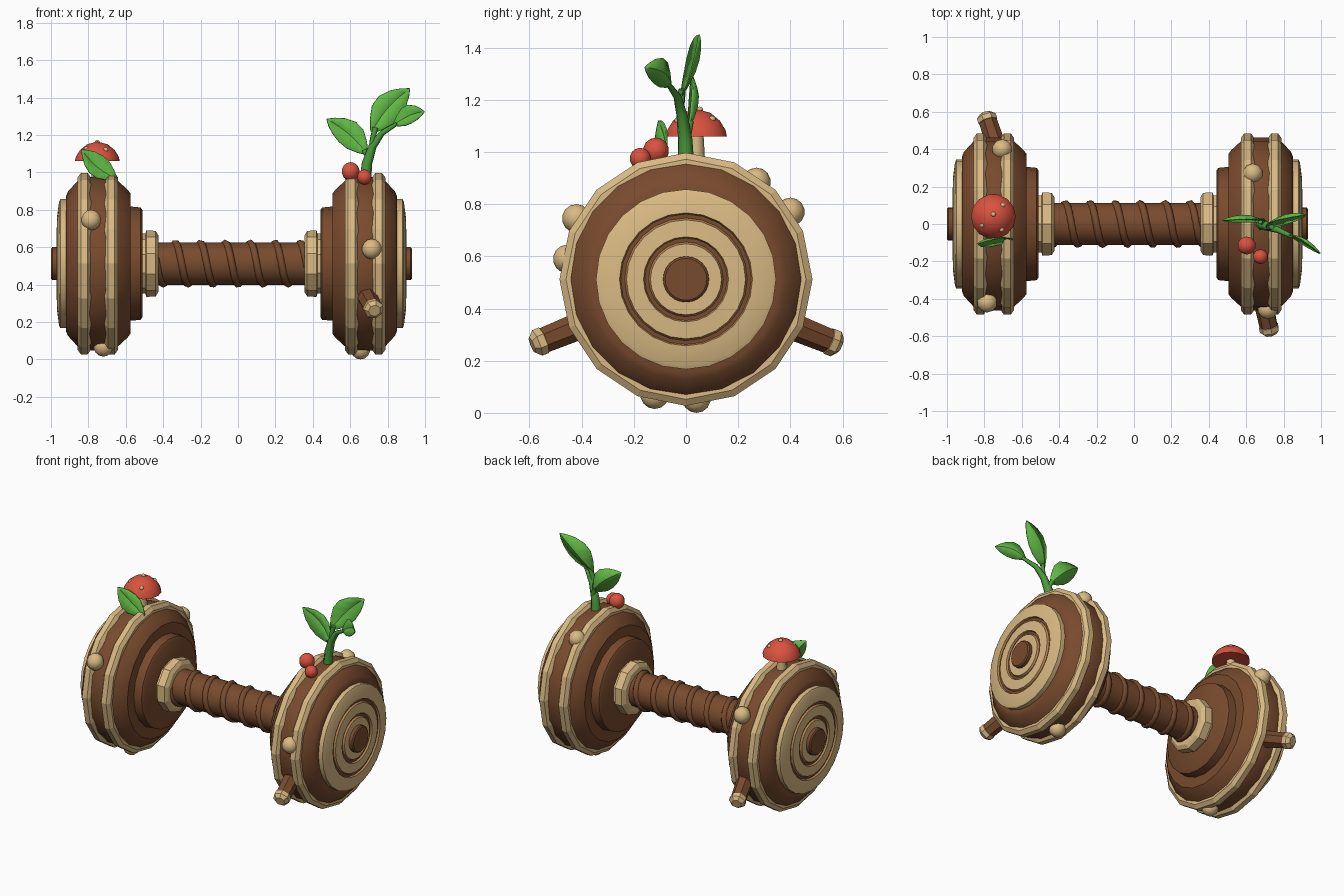
import bpy, bmesh, math
from mathutils import Vector

cube = bpy.data.objects.get("Cube")
if cube:
    bpy.data.objects.remove(cube)

CX, CZ = -0.035, 0.512          # middle of the bar


def material(name, rgb):
    m = bpy.data.materials.new(name)
    m.use_nodes = True
    m.diffuse_color = (*rgb, 1)
    m.node_tree.nodes["Principled BSDF"].inputs["Base Color"].default_value = (*rgb, 1)
    return m


BARK = material("bark_brown", (0.19, 0.07, 0.027))
WOOD = material("pale_wood", (0.70, 0.49, 0.23))
RING = material("ring_tan", (0.46, 0.23, 0.085))
RED = material("cap_red", (0.70, 0.085, 0.05))
LEAF = material("leaf_green", (0.12, 0.49, 0.06))
STEM = material("stem_green", (0.07, 0.33, 0.045))


def finish(name, bm, mats, angle=None):
    bmesh.ops.recalc_face_normals(bm, faces=bm.faces)
    me = bpy.data.meshes.new(name)
    bm.to_mesh(me)
    bm.free()
    for m in mats:
        me.materials.append(m)
    ob = bpy.data.objects.new(name, me)
    bpy.context.collection.objects.link(ob)
    if angle:
        bpy.ops.object.select_all(action='DESELECT')
        ob.select_set(True)
        bpy.context.view_layer.objects.active = ob
        bpy.ops.object.shade_smooth_by_angle(angle=math.radians(angle))
    return ob


def lathe(name, profile, mats, origin, axis, sides=16, slots=None, angle=None):
    """Turn (distance along axis, radius) points around an axis; slots colour each band."""
    bm = bmesh.new()
    axis = Vector(axis).normalized()
    u = axis.cross(Vector((0, 1, 0))).normalized()
    v = axis.cross(u)
    rings = []
    for d, r in profile:
        c = Vector(origin) + axis * d
        if r == 0:
            rings.append([bm.verts.new(c)] * sides)
            continue
        turn = [2 * math.pi * i / sides for i in range(sides)]
        rings.append([bm.verts.new(c + r * (u * math.cos(a) + v * math.sin(a))) for a in turn])
    for k, (a, b) in enumerate(zip(rings, rings[1:])):
        for i in range(sides):
            j = (i + 1) % sides
            f = bm.faces.new(list(dict.fromkeys((a[i], a[j], b[j], b[i]))))
            f.material_index = slots[k] if slots else 0
    return finish(name, bm, mats, angle)


def ball(name, centre, r, mat):
    bm = bmesh.new()
    bmesh.ops.create_uvsphere(bm, u_segments=10, v_segments=7, radius=r)
    bmesh.ops.translate(bm, verts=bm.verts, vec=centre)
    return finish(name, bm, [mat], 40)


def tube(name, points, r, mat, radii=None):
    cu = bpy.data.curves.new(name, 'CURVE')
    cu.dimensions = '3D'
    cu.bevel_depth = r
    cu.bevel_resolution = 1
    cu.use_fill_caps = True
    sp = cu.splines.new('POLY')
    sp.points.add(len(points) - 1)
    for i, p in enumerate(points):
        sp.points[i].co = (*p, 1)
        sp.points[i].radius = radii[i] if radii else 1
    cu.materials.append(mat)
    ob = bpy.data.objects.new(name, cu)
    bpy.context.collection.objects.link(ob)
    bpy.ops.object.select_all(action='DESELECT')
    ob.select_set(True)
    bpy.context.view_layer.objects.active = ob
    bpy.ops.object.convert(target='MESH')


def leaf(name, base, tip, width, facing=(0, -1, 0.15), bow=0.02):
    """Pointed blade, creased along its middle and bowed upward."""
    base, tip = Vector(base), Vector(tip)
    along = tip - base
    n = Vector(facing)
    n = (n - along * n.dot(along) / along.length_squared).normalized()
    side = along.normalized().cross(n)
    lift = side if side.z > 0 else -side
    bm = bmesh.new()
    rows = []
    for t, w in ((0, .1), (.15, .55), (.35, .95), (.55, 1), (.75, .75), (.9, .38), (1, .02)):
        c = base + along * t + lift * bow * math.sin(math.pi * t)
        h = side * width * w / 2
        rows.append([bm.verts.new(p) for p in (c - h, c - n * 0.2 * width * w, c + h)])
    for a, b in zip(rows, rows[1:]):
        for i in (0, 1):
            bm.faces.new((a[i], a[i + 1], b[i + 1], b[i]))
    ob = finish(name, bm, [LEAF], 40)
    mod = ob.modifiers.new("thickness", 'SOLIDIFY')
    mod.thickness = 0.006
    mod.offset = 0


# Handle with a vine wound round it
centre = (CX, 0, CZ)
lathe("handle", [(-0.48, 0.113), (0.48, 0.113)], [BARK], centre, (1, 0, 0), 16, angle=40)
PITCH, FIRST = 0.1335, -0.334
coil = []
for i in range(97):
    x = -0.44 + 0.81 * i / 96
    a = 2 * math.pi * (x - FIRST) / PITCH
    coil.append((x, -0.108 * math.sin(a), CZ + 0.108 * math.cos(a)))
tube("handle_vine", coil, 0.021, BARK)

# Both weights, turned outward from the middle
for tag, s in (("left", 1), ("right", -1)):
    ax = (s, 0, 0)
    lathe(tag + "_collar", [(.48, .16), (.46, .16), (.455, .178), (.405, .175), (.39, .15), (.39, .1)],
          [WOOD], centre, ax, 10)
    lathe(tag + "_inner_step", [(.475, 0), (.475, .285), (.485, .30), (.535, .305), (.56, .305)],
          [BARK], centre, ax, 20, angle=35)
    lathe(tag + "_weight_core", [(.54, 0), (.54, .375), (.555, .395), (.615, .45), (.64, .463),
                                 (.78, .463), (.82, .445), (.875, .385), (.885, .36), (.885, 0)],
          [BARK], centre, ax, 20, angle=35)
    for part, d in (("inner", .642), ("outer", .787)):
        lathe(tag + "_" + part + "_rim", [(d - .036, .43), (d - .036, .46), (d - .018, .485),
                                          (d + .018, .485), (d + .036, .46), (d + .036, .43)],
              [WOOD], centre, ax, 16)
    # End grain with two grooves and a bark heart
    face = [(.88, .345), (.915, .345), (.922, .33), (.932, .255), (.92, .25), (.92, .235),
            (.932, .228), (.936, .163), (.924, .158), (.924, .143), (.936, .136), (.936, .088),
            (.958, .088), (.965, .08), (.965, 0)]
    lathe(tag + "_end_grain", face, [WOOD, RING, BARK], centre, ax, 24,
          [0, 0, 0, 1, 2, 1, 0, 1, 2, 1, 0, 2, 2, 2], angle=30)

# Wooden knots on the rims
knots = [(-.785, -.42, .745), (-.705, .40, .77), (-.72, -.12, .07),
         (.715, -.455, .59), (.635, .27, .885), (.655, .04, .055)]
for i, p in enumerate(knots):
    ball("knot_%d" % (i + 1), p, 0.055, WOOD)

# Cut branch stubs, one in front and one behind
for name, a, b in (("front_branch", (.685, -.38, .345), (.73, -.59, .26)),
                   ("back_branch", (-.725, .38, .345), (-.795, .59, .26))):
    d = Vector(b) - Vector(a)
    n = d.length
    lathe(name, [(0, .055), (n - .05, .05), (n - .048, .054), (n - .02, .054), (n, .033), (n, 0)],
          [BARK, WOOD], a, d, 7, [0, 1, 1, 1, 1])

# Mushroom
MX, MY = -.752, .04
lathe("mushroom_stem", [(.93, .035), (1.07, .027)], [WOOD], (MX, MY, 0), (0, 0, 1), 8, angle=50)
lathe("mushroom_cap", [(1.065, 0), (1.06, .12), (1.085, .114), (1.12, .092), (1.15, .055), (1.165, 0)],
      [RED], (MX, MY, 0), (0, 0, 1), 14, angle=35)
for i, (x, y, z) in enumerate(((-.058, -.045, 1.125), (.045, -.07, 1.12), (.0, .012, 1.16), (.05, .06, 1.125))):
    ball("cap_spot_%d" % (i + 1), (MX + x, MY + y, z), 0.014, WOOD)
leaf("mushroom_leaf", (-.65, -.085, .965), (-.835, -.105, 1.12), .125, (0, -1, .5), -.01)

# Sprout with three leaves
tube("sprout_stem", [(.68, 0, .95), (.69, -.003, 1.05), (.72, -.015, 1.14), (.77, -.032, 1.21),
                     (.85, -.068, 1.26)], 0.03, STEM, (1.1, .95, .75, .55, .35))
tube("sprout_upper_twig", [(.71, -.01, 1.11), (.72, -.02, 1.18), (.735, -.015, 1.24)], 0.015, STEM)
tube("sprout_side_twig", [(.69, 0, 1.03), (.695, .008, 1.08), (.675, .015, 1.12)], 0.015, STEM)
leaf("sprout_side_leaf", (.69, .012, 1.10), (.475, .02, 1.285), .14)
leaf("sprout_top_leaf", (.715, -.02, 1.215), (.918, .05, 1.448), .155, (.1, -1, .1))
leaf("sprout_outer_leaf", (.83, -.06, 1.255), (.995, -.158, 1.325), .105, (-.3, -1, .3))

# Berries
ball("large_berry", (.602, -.115, 1.005), 0.05, RED)
ball("small_berry", (.676, -.175, .975), 0.041, RED)
